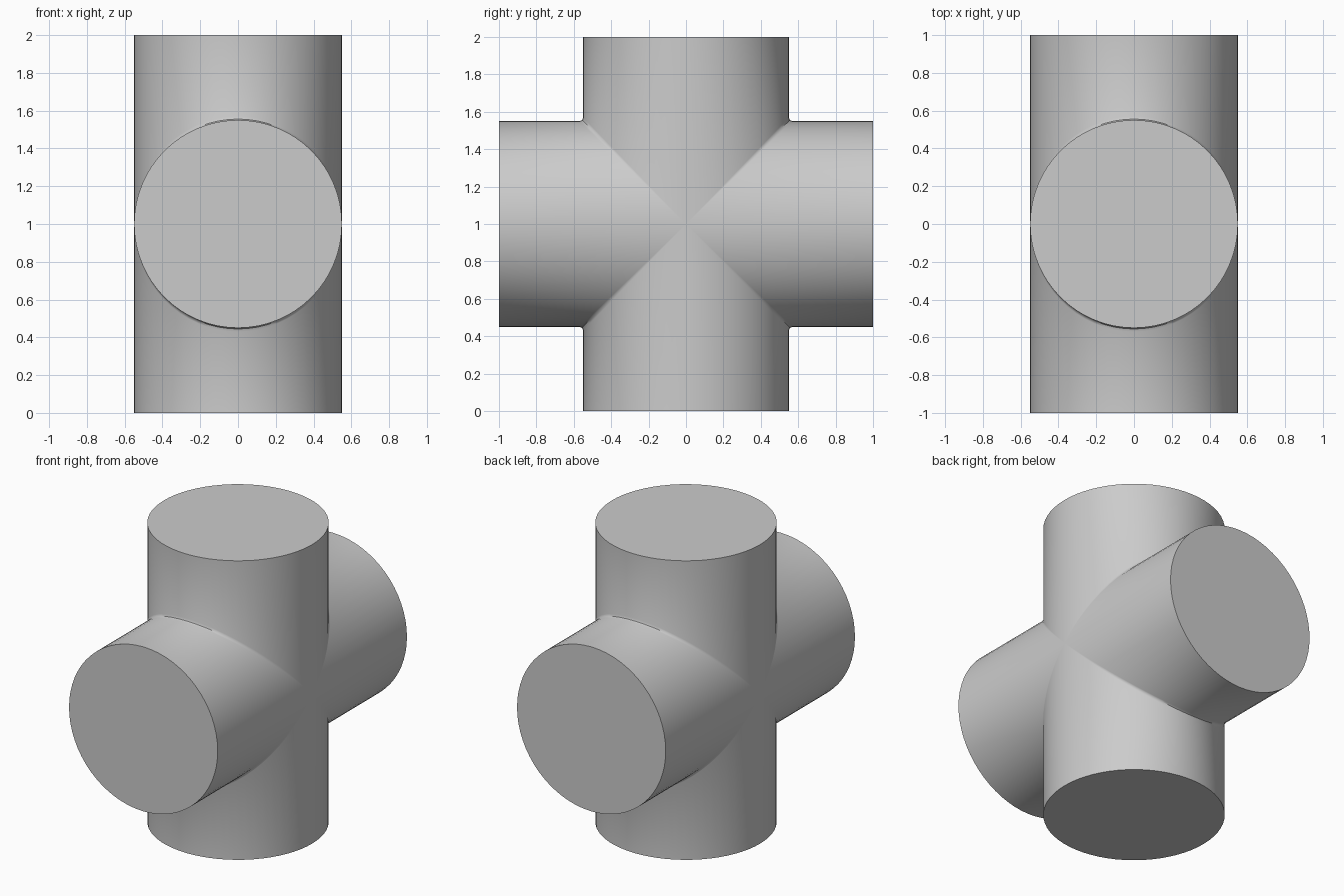
import bpy, bmesh
from math import sin, cos, pi, copysign, radians
from mathutils import Matrix, Vector

default = bpy.data.objects.get("Cube")
if default:
    bpy.data.objects.remove(default)

SIDES, RADIUS, REACH, FILLET = 64, 0.55, 1.0, 0.02

grey = bpy.data.materials.new("plain grey")
grey.use_nodes = True
colour = (0.6, 0.6, 0.6, 1)
grey.diffuse_color = colour
grey.node_tree.nodes["Principled BSDF"].inputs["Base Color"].default_value = colour


def arm_rings():
    """Rings of one upright arm: end, fillet start, middle of the fillet."""
    end, start, middle = [], [], []
    for i in range(SIDES):
        a = 2 * pi * i / SIDES
        x, y = RADIUS * cos(a), RADIUS * sin(a)
        depth = abs(y)
        f = FILLET * abs(sin(a))
        m = depth + 0.29 * f
        end.append(Vector((x, y, REACH)))
        start.append(Vector((x, y, depth + f)))
        middle.append(Vector((x, copysign(m, y), m)))
    return end, start, middle


# Four mitred arms, turned about x and welded along their seams
bm = bmesh.new()
for turn in range(4):
    spin = Matrix.Translation((0, 0, 1)) @ Matrix.Rotation(turn * pi / 2, 4, 'X')
    rings = [[bm.verts.new(spin @ p) for p in ring] for ring in arm_rings()]
    bm.faces.new(rings[0])
    for upper, lower in zip(rings, rings[1:]):
        for i in range(SIDES):
            j = (i + 1) % SIDES
            bm.faces.new((upper[i], lower[i], lower[j], upper[j]))
bmesh.ops.remove_doubles(bm, verts=bm.verts, dist=0.0001)
bmesh.ops.recalc_face_normals(bm, faces=bm.faces)

mesh = bpy.data.meshes.new("cross_pipe")
bm.to_mesh(mesh)
bm.free()
mesh.materials.append(grey)
cross = bpy.data.objects.new("cross_pipe", mesh)
bpy.context.collection.objects.link(cross)

# Smooth barrels with crisp end caps
bpy.ops.object.select_all(action='DESELECT')
cross.select_set(True)
bpy.context.view_layer.objects.active = cross
bpy.ops.object.shade_smooth_by_angle(angle=radians(40))
